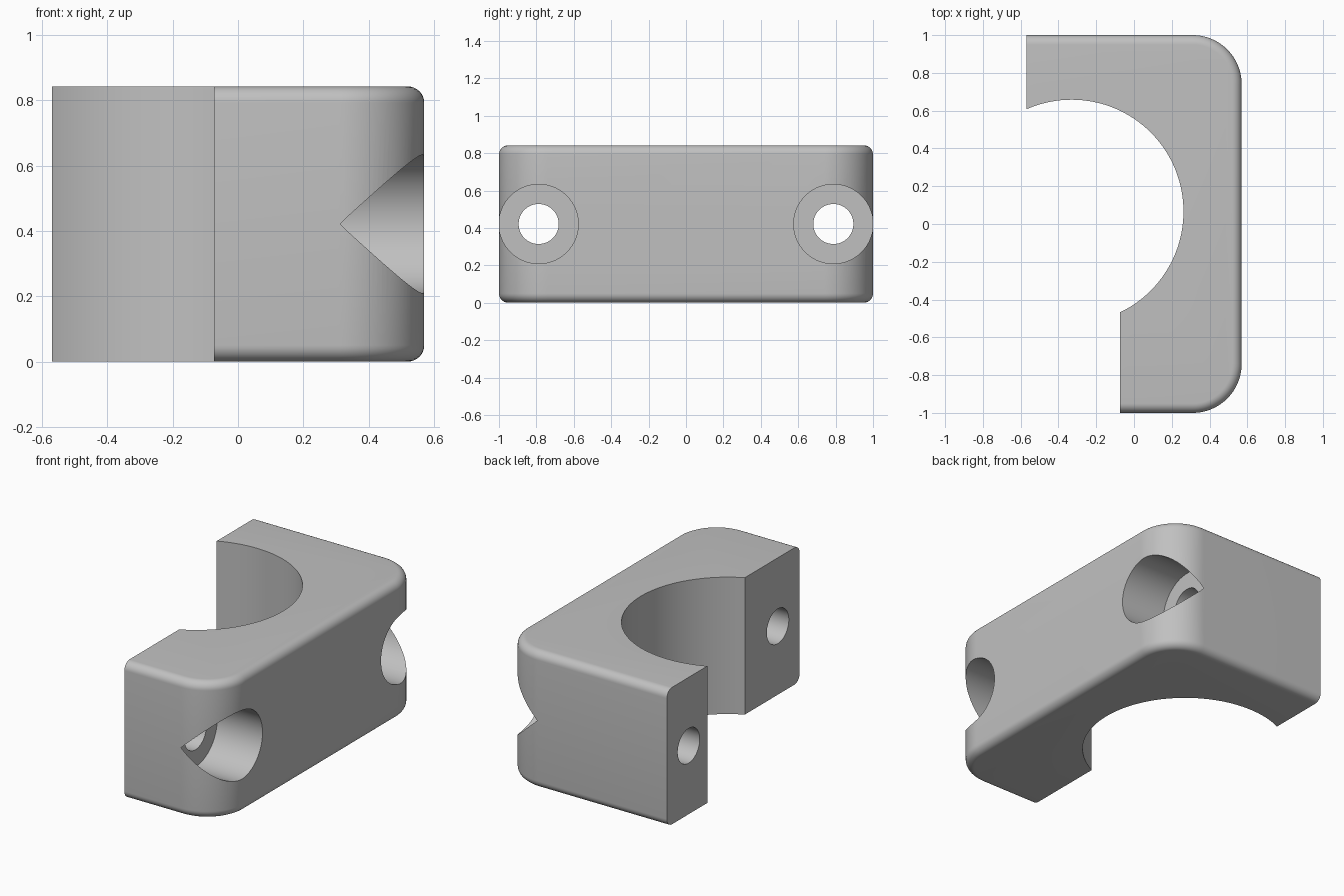
import bpy, bmesh, math
from mathutils import Matrix, Vector

default = bpy.data.objects.get("Cube")
if default:
    bpy.data.objects.remove(default, do_unlink=True)

HEIGHT, RIGHT, BACK_END, FRONT_END = 0.842, 0.57, -0.57, -0.073
CORNER, FILLET = 0.26, 0.05
BORE_X, BORE_Y, BORE_R = -0.33, 0.066, 0.592
BOLT_Y, BOLT_R, SEAT_R, SEAT_X = 0.7879, 0.107, 0.212, 0.262

grey = bpy.data.materials.new("light grey")
grey.use_nodes = True
colour = (0.53, 0.53, 0.53, 1)
grey.diffuse_color = colour
grey.node_tree.nodes["Principled BSDF"].inputs["Base Color"].default_value = colour


def add_object(name, bm):
    bmesh.ops.recalc_face_normals(bm, faces=bm.faces[:])
    mesh = bpy.data.meshes.new(name)
    bm.to_mesh(mesh)
    bm.free()
    mesh.materials.append(grey)
    obj = bpy.data.objects.new(name, mesh)
    bpy.context.collection.objects.link(obj)
    return obj


def cylinder_cutter(name, radius, start, end, segments):
    """Closed cylinder running from start to end."""
    a, b = Vector(start), Vector(end)
    turn = Matrix.Rotation(math.pi / 2, 4, "Y") if a.x != b.x else Matrix()
    bm = bmesh.new()
    bmesh.ops.create_cone(bm, cap_ends=True, segments=segments, radius1=radius,
                          radius2=radius, depth=(b - a).length,
                          matrix=Matrix.Translation((a + b) / 2) @ turn)
    obj = add_object(name, bm)
    obj.hide_render = True
    return obj


# Block outline: two arms of unequal length with rounded outer corners
def corner(sign, steps=24):
    arc = [(RIGHT - CORNER + CORNER * math.sin(t), sign * (1 - CORNER + CORNER * math.cos(t)))
           for t in (i / steps * math.pi / 2 for i in range(steps + 1))]
    return arc if sign > 0 else arc[::-1]


outline = ([(BACK_END, 1)] + corner(1) + corner(-1)
           + [(FRONT_END, -1), (FRONT_END, BORE_Y), (BACK_END, BORE_Y)])
bm = bmesh.new()
base = bm.faces.new([bm.verts.new((x, y, 0)) for x, y in outline])
top = bmesh.ops.extrude_face_region(bm, geom=[base])["geom"]
bmesh.ops.translate(bm, vec=(0, 0, HEIGHT),
                    verts=[g for g in top if isinstance(g, bmesh.types.BMVert)])


# Fillet only the outer rims of the top and bottom
def on_outside(v):
    return abs(v.co.y) > 0.999 or v.co.x > RIGHT - CORNER


rims = [e for e in bm.edges if abs(e.verts[0].co.z - e.verts[1].co.z) < 1e-4
        and all(on_outside(v) for v in e.verts)]
bmesh.ops.recalc_face_normals(bm, faces=bm.faces[:])
bmesh.ops.bevel(bm, geom=rims, offset=FILLET, offset_type="OFFSET",
                segments=8, profile=0.5, affect="EDGES")
block = add_object("clamp_block", bm)

# Main bore, then a bolt hole and a counterbore through each arm
mid = HEIGHT / 2
cutters = [cylinder_cutter("bore_cutter", BORE_R, (BORE_X, BORE_Y, -0.2),
                           (BORE_X, BORE_Y, HEIGHT + 0.2), 128)]
for side, sign in (("front", -1), ("back", 1)):
    y = sign * BOLT_Y
    cutters.append(cylinder_cutter(side + "_bolt_cutter", BOLT_R, (-1, y, mid), (1, y, mid), 64))
    cutters.append(cylinder_cutter(side + "_seat_cutter", SEAT_R, (SEAT_X, y, mid), (1, y, mid), 96))

bpy.ops.object.select_all(action="DESELECT")
block.select_set(True)
bpy.context.view_layer.objects.active = block
for cutter in cutters:
    cut = block.modifiers.new(cutter.name, "BOOLEAN")
    cut.operation, cut.solver, cut.object = "DIFFERENCE", "EXACT", cutter
    bpy.ops.object.modifier_apply(modifier=cut.name)
for cutter in cutters:
    bpy.data.objects.remove(cutter, do_unlink=True)

bpy.ops.object.shade_smooth_by_angle(angle=math.radians(30))
